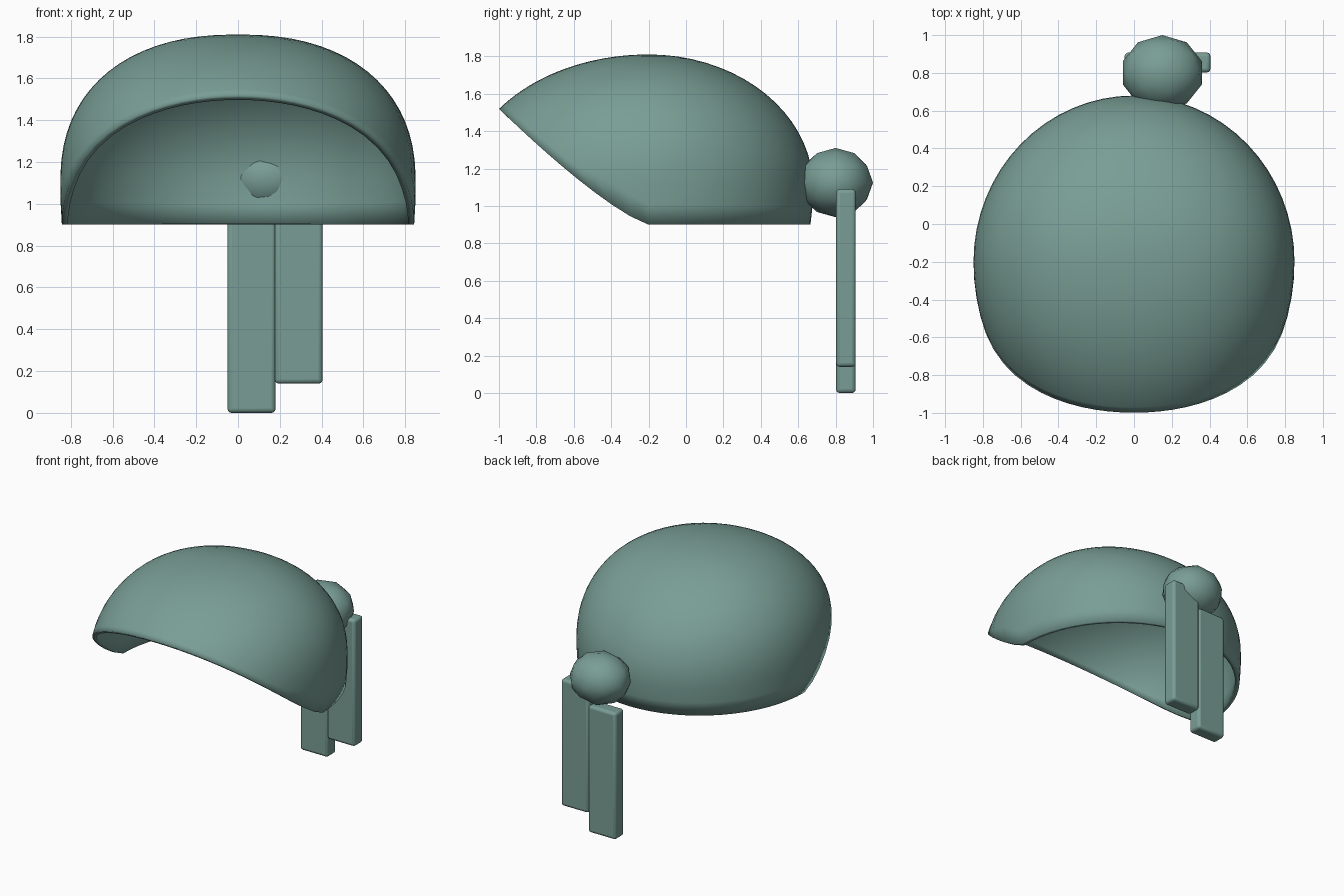
import bpy, bmesh
from math import sin, cos, pi, copysign

cube = bpy.data.objects.get("Cube")
if cube:
    bpy.data.objects.remove(cube, do_unlink=True)

# One muted green cloth colour
cloth = bpy.data.materials.new("muted_green_cloth")
cloth.use_nodes = True
colour = (0.19, 0.34, 0.30, 1)
cloth.diffuse_color = colour
bsdf = next(n for n in cloth.node_tree.nodes if n.type == 'BSDF_PRINCIPLED')
bsdf.inputs["Base Color"].default_value = colour


def finish(obj, angle):
    obj.data.materials.append(cloth)
    bpy.ops.object.select_all(action='DESELECT')
    obj.select_set(True)
    bpy.context.view_layer.objects.active = obj
    bpy.ops.object.shade_smooth_by_angle(angle=angle)


# Head cover: rounded dome whose rim sweeps up towards the front
SEGMENTS, RINGS = 64, 20
MID_Y, MID_Z, BASE_Z = -0.2, 1.1, 0.9


def dome_point(phi, t):
    power = 1 - 0.13 * cos(phi) ** 2
    reach = max(sin(t), 0) ** power
    depth = 0.88 if sin(phi) > 0 else 0.99
    height = 0.71 if cos(t) > 0 else 1.1
    return (0.85 * cos(phi) * reach,
            MID_Y + depth * sin(phi) * reach,
            MID_Z + height * copysign(abs(cos(t)) ** power, cos(t)))


def rim_height(y):
    forward = max(MID_Y - y, 0) / 0.8
    return BASE_Z + 0.62 * forward ** 1.25


def rim_angle(phi):
    low, high = 0.3, 2.4
    for _ in range(40):
        t = (low + high) / 2
        x, y, z = dome_point(phi, t)
        if z > rim_height(y):
            low = t
        else:
            high = t
    return low


bm = bmesh.new()
crown = bm.verts.new(dome_point(0, 0))
columns = []
for j in range(SEGMENTS):
    phi = 2 * pi * j / SEGMENTS
    end = rim_angle(phi)
    columns.append([bm.verts.new(dome_point(phi, end * k / RINGS))
                    for k in range(1, RINGS + 1)])
for j, a in enumerate(columns):
    b = columns[(j + 1) % SEGMENTS]
    bm.faces.new((crown, a[0], b[0]))
    for k in range(RINGS - 1):
        bm.faces.new((a[k], a[k + 1], b[k + 1], b[k]))
mesh = bpy.data.meshes.new("head_cover")
bm.to_mesh(mesh)
bm.free()
cover = bpy.data.objects.new("head_cover", mesh)
bpy.context.collection.objects.link(cover)
thick = cover.modifiers.new("cloth_thickness", 'SOLIDIFY')
thick.thickness = 0.03
thick.offset = -1
finish(cover, 0.8)

# Knot at the back
bpy.ops.mesh.primitive_ico_sphere_add(subdivisions=2, radius=1,
                                      location=(0.15, 0.8, 1.125))
knot = bpy.context.object
knot.name = "knot"
knot.scale = (0.22, 0.2, 0.185)
finish(knot, 1.0)

# Two hanging tails, one tied a little lower
for name, x, z in (("right_tail", 0.065, 0.475), ("left_tail", 0.29, 0.615)):
    bpy.ops.mesh.primitive_cube_add(size=1, location=(x, 0.855, z))
    tail = bpy.context.object
    tail.name = name
    tail.scale = (0.23, 0.105, 0.95)
    bpy.ops.object.transform_apply(location=False, rotation=False, scale=True)
    bevel = tail.modifiers.new("soft_edges", 'BEVEL')
    bevel.width = 0.02
    bevel.segments = 3
    finish(tail, 0.6)
